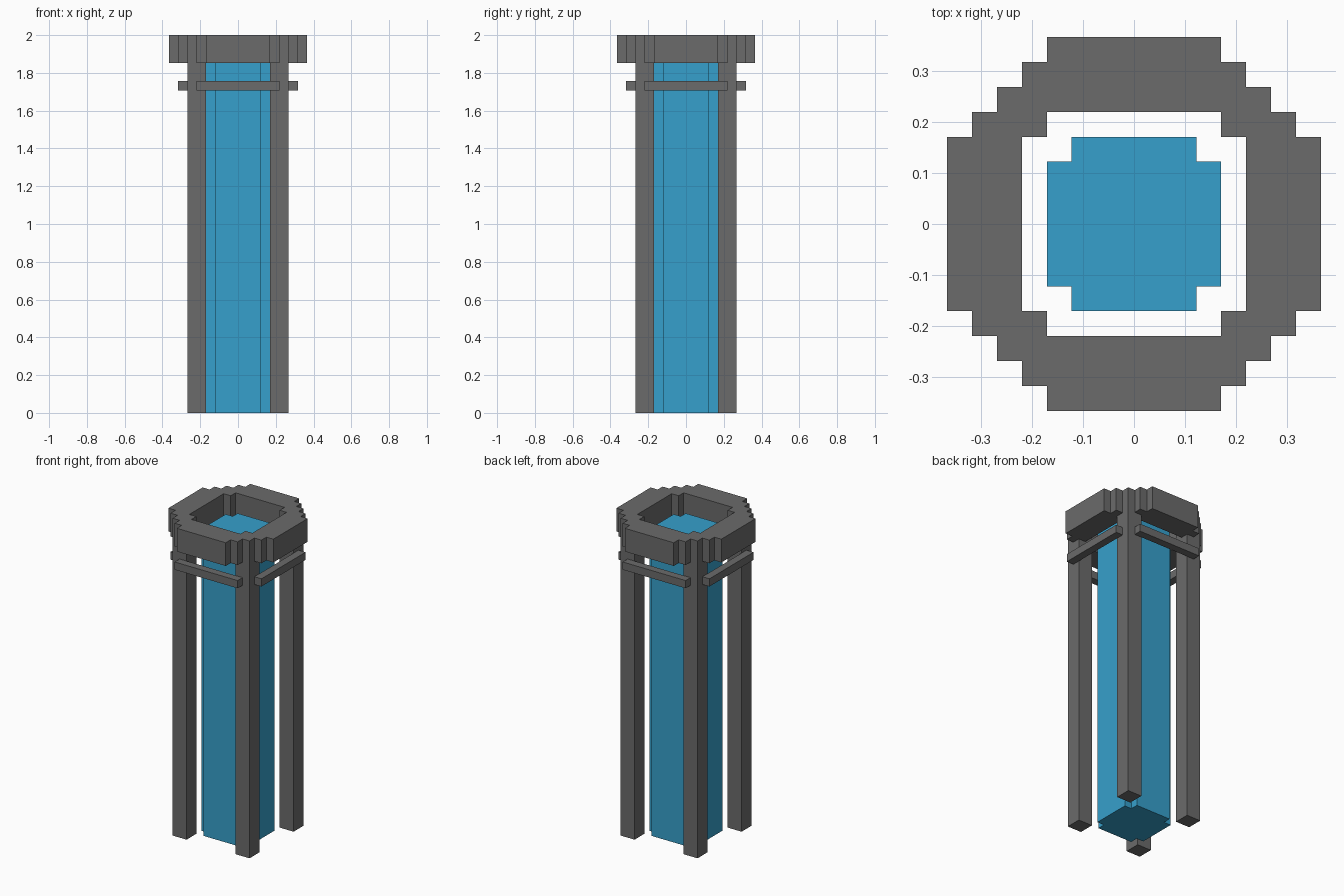
import bpy, bmesh

if "Cube" in bpy.data.objects:
    bpy.data.objects.remove(bpy.data.objects["Cube"])

U = 2 / 41  # one block of the stepped grid


def material(name, rgb):
    m = bpy.data.materials.new(name)
    m.diffuse_color = (*rgb, 1)
    m.use_nodes = True
    m.node_tree.nodes["Principled BSDF"].inputs["Base Color"].default_value = m.diffuse_color
    return m


GREY = material("grey metal", (0.147, 0.147, 0.147))
BLUE = material("blue liquid", (0.037, 0.352, 0.604))


def stepped_outline(corner):
    """Mirror a stepped corner (x, y in blocks, +x to +y) into all quadrants."""
    pts = []
    for sx, sy in ((1, 1), (-1, 1), (-1, -1), (1, -1)):
        quad = [(sx * x * U, sy * y * U) for x, y in corner]
        pts += quad if sx * sy > 0 else quad[::-1]
    return pts


def prism(name, outlines, z0, z1, mat):
    """Extrude an outline, with optional holes, from z0 to z1 (blocks)."""
    bm = bmesh.new()
    edges = []
    for pts in outlines:
        vs = [bm.verts.new((x, y, z0 * U)) for x, y in pts]
        edges += [bm.edges.new((vs[i - 1], vs[i])) for i in range(len(vs))]
    bmesh.ops.triangle_fill(bm, edges=edges, use_beauty=True)
    ext = bmesh.ops.extrude_face_region(bm, geom=bm.faces[:], use_keep_orig=True)
    top = [g for g in ext["geom"] if isinstance(g, bmesh.types.BMVert)]
    bmesh.ops.translate(bm, verts=top, vec=(0, 0, (z1 - z0) * U))
    bmesh.ops.recalc_face_normals(bm, faces=bm.faces[:])
    me = bpy.data.meshes.new(name)
    bm.to_mesh(me)
    bm.free()
    me.materials.append(mat)
    ob = bpy.data.objects.new(name, me)
    bpy.context.collection.objects.link(ob)
    return ob


def box(name, x0, x1, y0, y1, z0, z1, mat):
    pts = [(x0 * U, y0 * U), (x1 * U, y0 * U), (x1 * U, y1 * U), (x0 * U, y1 * U)]
    return prism(name, [pts], z0, z1, mat)


# Stepped collar with a cross-shaped opening
outer = stepped_outline([(7.5, 3.5), (6.5, 3.5), (6.5, 4.5), (5.5, 4.5), (5.5, 5.5),
                         (4.5, 5.5), (4.5, 6.5), (3.5, 6.5), (3.5, 7.5)])
inner = stepped_outline([(4.5, 3.5), (3.5, 3.5), (3.5, 4.5)])
prism("top_collar", [outer, inner], 38, 41, GREY)

# Liquid column with notched corners
core = stepped_outline([(3.5, 2.5), (2.5, 2.5), (2.5, 3.5)])
prism("liquid_column", [core], 0, 39, BLUE)

# Four corner posts
for side, sx in (("left", -1), ("right", 1)):
    for face, sy in (("front", -1), ("back", 1)):
        xs = sorted((3.5 * sx, 5.5 * sx))
        ys = sorted((3.5 * sy, 5.5 * sy))
        box(f"{face}_{side}_post", *xs, *ys, 0, 38, GREY)

# Four thin rails on the outside of the posts
for s, a, b in ((-1, "front", "left"), (1, "back", "right")):
    out = sorted((5.5 * s, 6.5 * s))
    box(f"{a}_rail", -4.5, 4.5, *out, 35, 36, GREY)
    box(f"{b}_rail", *out, -4.5, 4.5, 35, 36, GREY)
